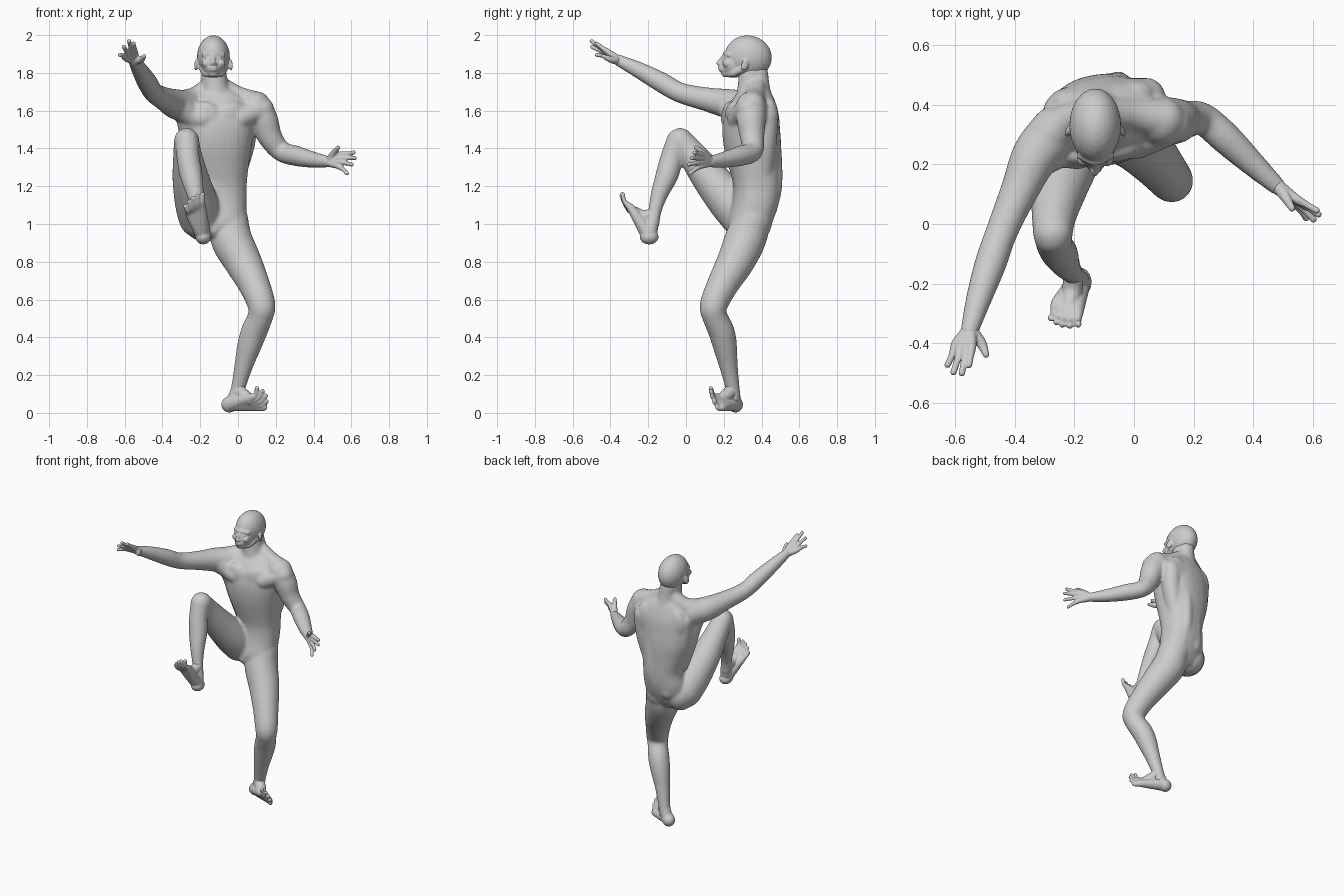
import bpy, bmesh, math
from mathutils import Vector, Matrix

bm = bmesh.new()


def skin_rings(rings):
    """Bridge rings of vertices and cap both ends."""
    n = len(rings[0])
    for a, b in zip(rings, rings[1:]):
        for i in range(n):
            bm.faces.new((a[i], a[(i + 1) % n], b[(i + 1) % n], b[i]))
    bm.faces.new(rings[0][::-1])
    bm.faces.new(rings[-1])


def ball(c, r, tilt=0, turn=0):
    """Ellipsoid muscle or joint; tilt about x, turn about z, in degrees."""
    r = (r, r, r) if isinstance(r, (int, float)) else r
    m = (Matrix.Translation(c) @ Matrix.Rotation(math.radians(turn), 4, 'Z')
         @ Matrix.Rotation(math.radians(tilt), 4, 'X') @ Matrix.Diagonal((*r, 1)))
    bmesh.ops.create_uvsphere(bm, u_segments=24, v_segments=16, radius=1, matrix=m)


def resample(pts, steps=5):
    """Catmull-Rom through points of any dimension."""
    p = [Vector(q) for q in pts]
    p = [p[0] * 2 - p[1]] + p + [p[-1] * 2 - p[-2]]
    out = []
    for a, b, c, d in zip(p, p[1:], p[2:], p[3:]):
        for k in range(steps):
            t = k / steps
            out.append(0.5 * (b * 2 + (c - a) * t + (a * 2 - b * 5 + c * 4 - d) * t * t
                              + (b * 3 - a - c * 3 + d) * t ** 3))
    return out + [p[-2]]


def tube(pts, n=20):
    """Round limb through (x, y, z, radius) points with rounded ends."""
    s = resample(pts)
    pos = [v.to_3d() for v in s]
    rings, q, old = [], None, None
    for i, v in enumerate(s):
        t = (pos[min(i + 1, len(s) - 1)] - pos[max(i - 1, 0)]).normalized()
        q = old.rotation_difference(t) @ q if old else t.to_track_quat('Z', 'Y')
        old = t
        rings.append([bm.verts.new(pos[i] + q @ Vector((math.cos(a), math.sin(a), 0)) * v[3])
                      for a in (math.tau * k / n for k in range(n))])
    skin_rings(rings)
    ball(pos[0], s[0][3])
    ball(pos[-1], s[-1][3])


def digits(root, first, last, tips, bend, r0, r1):
    """Fan of fingers or toes from a wrist or heel root to the tips."""
    for i, tip in enumerate(tips):
        base = Vector(first).lerp(Vector(last), i / (len(tips) - 1))
        tip = Vector(tip)
        mid = base.lerp(tip, 0.5) + Vector(bend)
        half = Vector(root[:3]).lerp(base, 0.5)
        tube([root, (*half, (root[3] + r0) / 2), (*base, r0), (*mid, r1 * 1.05), (*tip, r1)], 12)


def finish(name, voxel, iterations):
    """Fuse everything built so far into one smooth-skinned object."""
    bmesh.ops.recalc_face_normals(bm, faces=bm.faces)
    mesh = bpy.data.meshes.new(name)
    bm.to_mesh(mesh)
    bm.clear()
    ob = bpy.data.objects.new(name, mesh)
    bpy.context.collection.objects.link(ob)
    fuse = ob.modifiers.new("fuse", 'REMESH')
    fuse.mode = 'VOXEL'
    fuse.voxel_size = voxel
    fuse.use_smooth_shade = True
    relax = ob.modifiers.new("relax", 'SMOOTH')
    relax.factor = 0.5
    relax.iterations = iterations


# torso: z, centre x, centre y, half width, half depth
torso = [(.93, -.11, .325, .08, .08), (1.0, -.105, .335, .14, .115), (1.1, -.1, .365, .145, .122),
         (1.2, -.09, .376, .135, .124), (1.3, -.1, .365, .155, .136), (1.4, -.108, .353, .178, .149),
         (1.5, -.106, .345, .192, .15), (1.58, -.104, .347, .195, .14), (1.65, -.1, .355, .175, .113),
         (1.69, -.105, .362, .12, .09), (1.72, -.11, .365, .075, .07)]
rot = Matrix.Rotation(math.radians(9), 3, 'Z')
power = lambda v: math.copysign(abs(v) ** 0.85, v)
rings = []
for z, x, y, hx, hy in resample(torso, 3):
    ring = []
    for k in range(32):
        c, s = math.cos(math.tau * k / 32), math.sin(math.tau * k / 32)
        ring.append(bm.verts.new(Vector((x, y, z)) + rot @ Vector((power(c) * hx, power(s) * hy, 0))))
    rings.append(ring)
skin_rings(rings)

# chest, back and seat muscles
for s in (-1, 1):
    ball((-.105 + s * .078, .247 + s * .012, 1.555), (.1, .042, .095), 6, 9 + s * 12)
    tube([(-.1 + s * .05, .43 + s * .008, 1.6, .04), (-.1 + s * .048, .455 + s * .008, 1.4, .042),
          (-.095 + s * .042, .462 + s * .008, 1.2, .04), (-.1 + s * .05, .425, 1.06, .05)])
    tube([(-.1 + s * .14, .4 + s * .025, 1.57, .066), (-.1 + s * .13, .4 + s * .02, 1.42, .06),
          (-.095 + s * .08, .41, 1.24, .05)])
    ball((-.1 + s * .1, .43 + s * .015, 1.56), (.085, .045, .11))
ball((-.048, .362, 1.03), (.095, .098, .125))
ball((-.19, .33, 1.02), (.1, .105, .11))
ball((-.125, .275, .975), (.045, .06, .05))
tube([(.01, .275, 1.56, .058), (.065, .3, 1.585, .06), (.125, .335, 1.605, .068)])
tube([(-.19, .24, 1.56, .058), (-.25, .25, 1.58, .064), (-.32, .225, 1.63, .07)])
# stretched right flank under the raised arm
tube([(-.265, .27, 1.59, .07), (-.25, .3, 1.5, .066), (-.235, .325, 1.39, .062), (-.2, .35, 1.25, .058)])

# neck and shoulder slopes
tube([(-.13, .345, 1.82, .066), (-.122, .345, 1.73, .072), (-.11, .345, 1.64, .085)])
tube([(-.125, .38, 1.8, .055), (-.115, .382, 1.72, .064), (-.105, .385, 1.62, .09)])
tube([(-.09, .375, 1.73, .05), (0, .365, 1.675, .055), (.1, .35, 1.63, .072)])
tube([(-.15, .37, 1.73, .05), (-.22, .345, 1.67, .06), (-.28, .3, 1.64, .072)])

# left arm held out to the side
tube([(.09, .345, 1.62, .082), (.135, .345, 1.55, .078), (.17, .35, 1.46, .065), (.23, .352, 1.385, .055),
      (.31, .285, 1.36, .054), (.4, .2, 1.34, .043), (.478, .128, 1.33, .031)])
# right arm reaching forward and up
tube([(-.265, .31, 1.62, .085), (-.33, .23, 1.635, .08), (-.385, .11, 1.66, .064),
      (-.445, -.03, 1.695, .054), (-.48, -.13, 1.75, .054), (-.52, -.25, 1.815, .044),
      (-.552, -.36, 1.868, .031)])

# standing left leg
tube([(-.045, .35, 1.02, .1), (-.035, .315, .92, .11), (.026, .262, .8, .1), (.085, .195, .68, .084),
      (.125, .146, .57, .074), (.118, .153, .51, .067), (.085, .188, .43, .07), (.058, .207, .35, .064),
      (.03, .225, .25, .05), (.003, .245, .14, .039), (-.01, .25, .08, .04)])
# raised right leg with bent knee
tube([(-.2, .3, 1.04, .117), (-.222, .23, 1.12, .114), (-.25, .13, 1.24, .098), (-.268, .03, 1.37, .076),
      (-.272, -.03, 1.442, .067)])
tube([(-.272, -.04, 1.44, .064), (-.264, -.075, 1.35, .061), (-.248, -.1, 1.26, .061),
      (-.226, -.14, 1.16, .047), (-.206, -.165, 1.07, .036), (-.195, -.178, 1.0, .038)])
finish("body", .0065, 26)

# head: skull, face, mouth, chin, lips, nose, brow, cheeks, ears and jaw
HX = -.13
tube([(HX, .345, 1.85, .055), (-.125, .35, 1.76, .06)])
ball((HX, .33, 1.885), (.087, .125, .113), -12)
ball((HX, .255, 1.85), (.065, .068, .076))
ball((HX, .212, 1.822), (.036, .036, .032))
ball((HX, .21, 1.797), (.028, .024, .02))
ball((HX, .178, 1.828), (.022, .009, .006))
ball((HX, .18, 1.816), (.02, .009, .007))
tube([(HX, .2, 1.89, .008), (HX, .182, 1.868, .009), (HX, .169, 1.852, .01)], 12)
tube([(HX - .05, .23, 1.895, .014), (HX, .21, 1.902, .015), (HX + .05, .23, 1.895, .014)], 12)
for s in (-1, 1):
    ball((HX + s * .04, .218, 1.85), (.022, .025, .022))
    ball((HX + s * .011, .18, 1.847), .009)
    ball((HX + s * .091, .312, 1.842), (.009, .021, .032), -15, s * 20)
    tube([(HX + s * .056, .3, 1.825, .022), (HX + s * .04, .25, 1.798, .02), (HX, .215, 1.796, .02)], 12)
finish("head", .005, 6)

# hands with fingers and thumb
digits((.472, .132, 1.33, .026), (.542, .085, 1.367), (.527, .08, 1.308),
       [(.612, .045, 1.378), (.618, .032, 1.35), (.602, .015, 1.315), (.577, .02, 1.268)],
       (.006, -.003, 0), .0165, .011)
tube([(.485, .125, 1.335, .024), (.508, .09, 1.375, .018), (.53, .052, 1.405, .011)], 12)
finish("left_hand", .004, 3)
digits((-.55, -.355, 1.865, .026), (-.545, -.412, 1.91), (-.597, -.402, 1.88),
       [(-.553, -.473, 1.955), (-.577, -.5, 1.968), (-.605, -.497, 1.938), (-.625, -.472, 1.895)],
       (0, -.006, .004), .0165, .011)
tube([(-.545, -.36, 1.865, .024), (-.512, -.4, 1.872, .018), (-.496, -.438, 1.888, .011)], 12)
finish("right_hand", .004, 3)

# feet with heels and toes
tube([(.005, .243, .14, .036), (-.02, .253, .07, .038)])
ball((-.045, .262, .044), (.043, .04, .042))
tube([(.0, .245, .12, .034), (.035, .21, .09, .034), (.065, .18, .07, .028)])
digits((-.035, .255, .05, .042), (.075, .162, .082), (.112, .195, .03),
       [(.1, .132, .13), (.13, .132, .115), (.147, .138, .09), (.151, .15, .06), (.144, .165, .03)],
       (.008, -.004, -.008), .022, .012)
finish("left_foot", .0045, 4)
tube([(-.205, -.168, 1.06, .034), (-.19, -.188, .97, .039)])
ball((-.184, -.195, .932), (.042, .05, .04))
tube([(-.203, -.175, 1.05, .034), (-.207, -.225, 1.04, .034), (-.215, -.27, 1.065, .027)])
digits((-.188, -.2, .95, .043), (-.19, -.293, 1.085), (-.258, -.268, 1.055),
       [(-.187, -.336, 1.158), (-.215, -.34, 1.15), (-.24, -.336, 1.136), (-.26, -.328, 1.117),
        (-.278, -.315, 1.094)], (0, -.01, -.004), .022, .012)
finish("right_foot", .0045, 4)

# eyes
for s, name in ((-1, "right_eye"), (1, "left_eye")):
    bpy.ops.mesh.primitive_uv_sphere_add(segments=16, ring_count=10, radius=.012,
                                         location=(HX + s * .032, .214, 1.876))
    bpy.context.object.name = name
    bpy.ops.object.shade_smooth()
